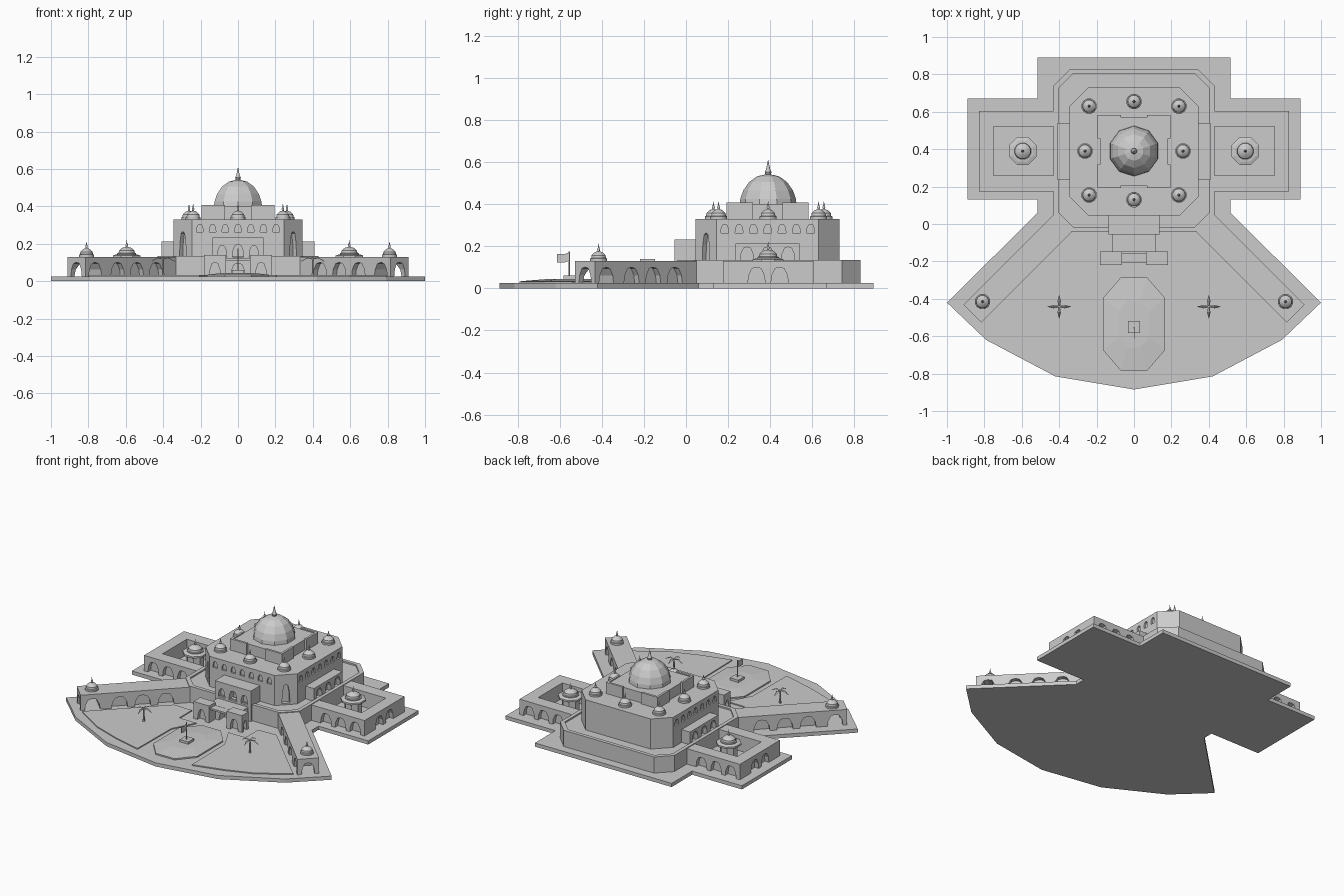
import bpy, bmesh
from math import sin, cos, pi, radians
from mathutils import Vector, Matrix

if "Cube" in bpy.data.objects:
    bpy.data.objects.remove(bpy.data.objects["Cube"])


def finish(name, bm):
    bmesh.ops.recalc_face_normals(bm, faces=bm.faces)
    me = bpy.data.meshes.new(name)
    bm.to_mesh(me)
    bm.free()
    ob = bpy.data.objects.new(name, me)
    bpy.context.collection.objects.link(ob)
    return ob


def extrude(bm, pts, vec):
    f = bm.faces.new([bm.verts.new(p) for p in pts])
    r = bmesh.ops.extrude_face_region(bm, geom=[f])
    bmesh.ops.translate(bm, vec=vec, verts=[v for v in r["geom"] if isinstance(v, bmesh.types.BMVert)])


def prism(name, pts, z0, z1):
    bm = bmesh.new()
    extrude(bm, [(x, y, z0) for x, y in pts], (0, 0, z1 - z0))
    return finish(name, bm)


def box(name, x0, x1, y0, y1, z0, z1):
    return prism(name, [(x0, y0), (x1, y0), (x1, y1), (x0, y1)], z0, z1)


def sym(half):
    return half + [(-x, y) for x, y in reversed(half) if x != 0]


def octo(hx, y0, y1, c):
    return sym([(hx - c, y0), (hx, y0 + c), (hx, y1 - c), (hx - c, y1)])


def rim(name, outer, inner, z0, z1):
    bm = bmesh.new()
    loops = [[bm.verts.new((x, y, z)) for x, y in p] for p, z in
             ((outer, z0), (outer, z1), (inner, z1), (inner, z0))]
    n = len(outer)
    for k in range(4):
        a, b = loops[k], loops[(k + 1) % 4]
        for i in range(n):
            bm.faces.new((a[i], a[(i + 1) % n], b[(i + 1) % n], b[i]))
    return finish(name, bm)


def lathe(name, profile, n, x, y, z, smooth=True):
    bm = bmesh.new()
    rings = [[bm.verts.new((x + r * cos(2 * pi * (i + .5) / n), y + r * sin(2 * pi * (i + .5) / n), z + h))
              for i in range(n)] for r, h in profile]
    for a, b in zip(rings, rings[1:]):
        for i in range(n):
            bm.faces.new((a[i], a[(i + 1) % n], b[(i + 1) % n], b[i]))
    bm.faces.new(rings[0])
    bm.faces.new(rings[-1])
    ob = finish(name, bm)
    if smooth:
        bpy.ops.object.select_all(action='DESELECT')
        ob.select_set(True)
        bpy.context.view_layer.objects.active = ob
        bpy.ops.object.shade_smooth_by_angle(angle=radians(35))
    return ob


def apply(ob, mod):
    bpy.context.view_layer.objects.active = ob
    bpy.ops.object.modifier_apply(modifier=mod.name)


def mirror(ob):
    m = ob.modifiers.new("mirror", 'MIRROR')
    m.use_mirror_merge = False
    apply(ob, m)


ARCH = [(-.5, 0), (-.43, .55), (-.25, .93), (0, 1), (.25, .93), (.43, .55), (.5, 0)]


def cut(ob, arches):
    # each arch: x, y, sill z, facing angle in degrees, width, height, half depth
    bm = bmesh.new()
    for x, y, z, ang, w, h, d in arches:
        a = radians(ang)
        n, t = Vector((cos(a), sin(a), 0)), Vector((-sin(a), cos(a), 0))
        o = Vector((x, y, z)) - n * d
        extrude(bm, [o + t * u * w + Vector((0, 0, v * h)) for u, v in ARCH], n * 2 * d)
    c = finish("arch_cutter", bm)
    c.hide_render = True
    m = ob.modifiers.new("arches", 'BOOLEAN')
    m.operation, m.solver, m.object = 'DIFFERENCE', 'EXACT', c
    m.use_self = True
    apply(ob, m)
    bpy.data.objects.remove(c)


def dome(name, x, y, z, s=1.0):
    lathe(name, [(.042 * s, 0), (.042 * s, .012), (.036 * s, .014), (.034 * s, .027), (.02 * s, .041), (.005, .046),
                 (.007, .056), (.003, .066), (.0005, .084)], 12, x, y, z)


G = .025
# stepped fan-shaped ground slab
prism("ground_slab", sym([(0, -.885), (.42, -.815), (.79, -.62), (1, -.42), (.515, .06), (.515, .13),
                          (.89, .13), (.89, .67), (.515, .67), (.515, .89)]), 0, G)

# lower terrace with parapet
prism("terrace", octo(.43, -.04, .83, .09), G, .125)
rim("terrace_parapet", octo(.43, -.04, .83, .09), octo(.405, -.015, .805, .08), .12, .135)

# main hall with windows and tall corner niches
hall = prism("main_hall", octo(.345, .045, .73, .1), .12, .33)
wins = []
for i in range(-3, 4):
    wins.append((i * .068, .045, .262, 90, .036, .042, .012))
    wins += [(s * .345, .388 + i * .068, .262, 0, .038, .042, .012) for s in (1, -1)]
wins += [(s * .295, .095, .135, -45 if s > 0 else -135, .05, .13, .025) for s in (1, -1)]
cut(hall, wins)

# square upper tier, corner parapets and main dome
box("upper_tier", -.182, .182, .206, .57, .33, .4)
for sy in (1, -1):
    L = [(.195, .195), (.195, .07), (.18, .07), (.18, .18), (.07, .18), (.07, .195)]
    mirror(prism("tier_corner_parapet", [(x, .388 + sy * y) for x, y in L], .33, .407))
lathe("main_dome", [(.135, 0), (.132, .025), (.118, .065), (.09, .105), (.052, .132), (.012, .141)],
      10, 0, .39, .4, smooth=False)
lathe("main_spire", [(.012, 0), (.016, .018), (.01, .03), (.0005, .075)], 10, 0, .39, .535)

# eight roof domes
for x, y in [(0, .655), (0, .13), (.24, .63), (-.24, .63), (.262, .39), (-.262, .39), (.24, .155), (-.24, .155)]:
    dome("roof_dome", x, y, .33)

# side wings around open courtyards
wing = prism("side_wing", [(.42, .175), (.83, .175), (.83, .605), (.42, .605), (.42, .52),
                           (.75, .52), (.75, .26), (.42, .26)], G, .13)
cut(wing, [(.83, y, G - .01, 0, .085, .085, .03) for y in (.335, .445)] +
    [(x, y, G - .01, 90, .085, .085, .03) for x in (.54, .65, .76) for y in (.175, .605)])
mirror(wing)
for s in (1, -1):
    lathe("courtyard_kiosk", [(.055, 0), (.055, .095), (.08, .1), (.08, .112), (.06, .118)],
          8, s * .595, .39, G, smooth=False)
    dome("kiosk_dome", s * .595, .39, .137, 1.25)

# side porches on the terrace
porch = box("side_porch", .33, .408, .235, .54, .12, .212)
cut(porch, [(.408, y, .126, 0, .065, .07, .03) for y in (.29, .3875, .485)])
mirror(porch)

# diagonal arcade arms with an open end bay
d = Vector((.7071, -.7071))
n = Vector((.7071, .7071))
c0 = Vector((.38, .005))
LEN, HW = .685, .0675
arm = prism("arcade_arm", [tuple(c0 + d * u + n * v) for u, v in ((0, -HW), (LEN, -HW), (LEN, HW), (0, HW))], G, .13)
arches = []
for u in (.15, .295, .44):
    for v in (HW, -HW):
        p = c0 + d * u + n * v
        arches.append((p.x, p.y, G - .01, 45, .105, .085, .03))
p = c0 + d * (LEN - .075)
arches.append((p.x, p.y, G - .01, 45, .1, .085, .1))
p = c0 + d * LEN
arches.append((p.x, p.y, G - .01, -45, .085, .086, .08))
cut(arm, arches)
mirror(arm)
for s in (1, -1):
    dome("arm_dome", s * .81, -.415, .13)

# front entrance: upper portico, lower link and gate blocks
up = box("upper_portico", -.135, .135, -.055, .06, .02, .232)
cut(up, [(0, -.055, .13, 90, .06, .065, .05), (0, -.055, .015, 90, .09, .08, .05)] +
    [(s * .085, -.055, .13, 90, .05, .06, .025) for s in (1, -1)])
link = box("entrance_link", -.115, .115, -.15, -.05, .02, .118)
cut(link, [(0, -.15, .01, 90, .08, .085, .06)] + [(s * .115, -.1, .01, 0, .05, .08, .02) for s in (1, -1)])
gate = box("gate_block", .065, .182, -.218, -.147, G, .14)
cut(gate, [(.123, -.218, .015, 90, .06, .085, .025), (.182, -.183, .015, 0, .035, .08, .02)])
mirror(gate)
box("gate_lintel", -.07, .07, -.205, -.155, .108, .12)

# lawns and raised oval plaza
mirror(prism("lawn", [(.25, -.14), (.385, -.135), (.795, -.54), (.59, -.67), (.41, -.735), (.205, -.79),
                      (.2, -.43), (.12, -.275), (.25, -.275)], G - .005, .032))
bm = bmesh.new()
loops = []
for k, z in ((1, .02), (1, .034), (.5, .044)):
    half = [(.07 * k, -.535 - .25 * k), (.165 * k, -.535 - .14 * k), (.165 * k, -.535 + .14 * k), (.07 * k, -.535 + .25 * k)]
    loops.append([bm.verts.new((x, y, z)) for x, y in sym(half)])
for a, b in zip(loops, loops[1:]):
    for i in range(8):
        bm.faces.new((a[i], a[(i + 1) % 8], b[(i + 1) % 8], b[i]))
bm.faces.new(loops[0])
bm.faces.new(loops[-1])
finish("plaza", bm)

# flag on a pedestal
box("flag_pedestal", -.032, .032, -.582, -.518, .03, .06)
lathe("flag_pole", [(.004, 0), (.004, .125)], 6, 0, -.555, .05)
bm = bmesh.new()
extrude(bm, [(0, -.555, .17), (0, -.58, .162), (0, -.612, .163), (0, -.612, .123), (0, -.58, .122), (0, -.555, .13)], (.003, 0, 0))
finish("flag", bm)

# palms with four drooping fronds
for s in (1, -1):
    lathe("palm_trunk", [(.007, 0), (.004, .095)], 6, s * .4, -.442, .028)
    bm = bmesh.new()
    for k in range(4):
        rot = Matrix.Translation((s * .4, -.442, .12)) @ Matrix.Rotation(k * pi / 2, 4, 'Z')
        rows = [(0, .004, 0), (.03, .009, .006), (.062, .001, -.012)]
        vs = [[bm.verts.new(rot @ Vector((x, w * q, z + dz))) for q, dz in ((-1, -.004), (0, 0), (1, -.004))]
              for x, w, z in rows]
        for a, b in zip(vs, vs[1:]):
            for i in range(2):
                bm.faces.new((a[i], a[i + 1], b[i + 1], b[i]))
    finish("palm_fronds", bm)
